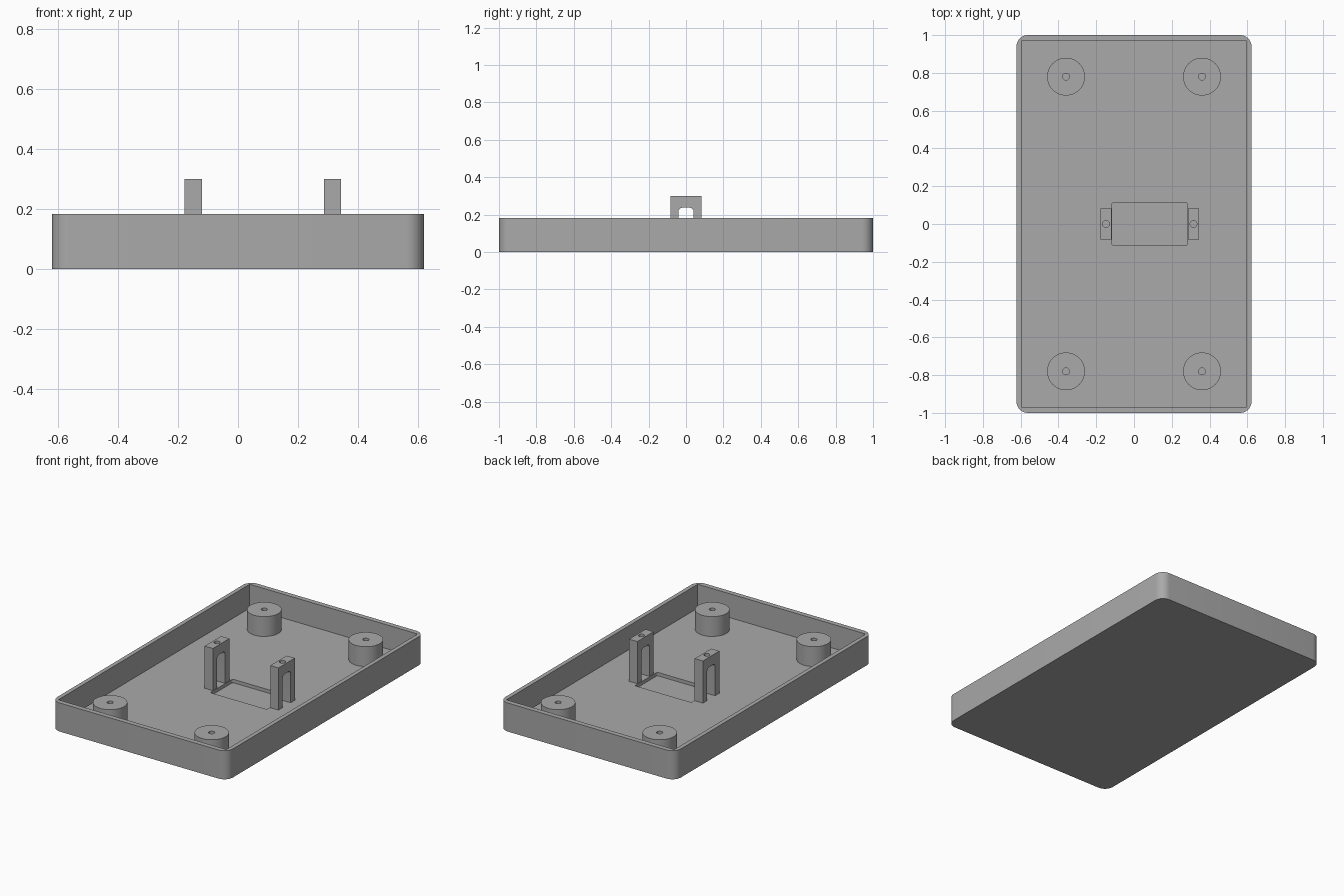
import bpy, bmesh
from mathutils import Vector

cube = bpy.data.objects.get("Cube")
if cube:
    bpy.data.objects.remove(cube, do_unlink=True)

grey = bpy.data.materials.new("plain grey")
grey.use_nodes = True
grey.diffuse_color = (0.4, 0.4, 0.4, 1)
grey.node_tree.nodes["Principled BSDF"].inputs["Base Color"].default_value = (0.4, 0.4, 0.4, 1)

FLOOR, RIM, BOSS_TOP, POST_TOP = 0.03, 0.183, 0.157, 0.30


def finish(name, bm):
    mesh = bpy.data.meshes.new(name)
    bm.to_mesh(mesh)
    bm.free()
    mesh.materials.append(grey)
    ob = bpy.data.objects.new(name, mesh)
    bpy.context.collection.objects.link(ob)
    return ob


def box(name, lo, hi, radius=0, axis=2, segments=8):
    """Box between two corners, with the edges along one axis rounded."""
    lo, hi = Vector(lo), Vector(hi)
    bm = bmesh.new()
    bmesh.ops.create_cube(bm, size=1)
    for v in bm.verts:
        v.co = (lo + hi) / 2 + v.co * (hi - lo)
    if radius:
        edges = [e for e in bm.edges
                 if abs((e.verts[0].co - e.verts[1].co)[axis]) > 1e-5]
        bmesh.ops.bevel(bm, geom=edges, offset=radius, segments=segments,
                        profile=0.5, affect='EDGES')
    return finish(name, bm)


def cylinder(name, x, y, radius, bottom, top, sides=48):
    bm = bmesh.new()
    bmesh.ops.create_cone(bm, cap_ends=True, segments=sides,
                          radius1=radius, radius2=radius, depth=top - bottom)
    bmesh.ops.translate(bm, verts=bm.verts, vec=(x, y, (top + bottom) / 2))
    return finish(name, bm)


def cut(target, cutter):
    cutter.hide_render = True
    mod = target.modifiers.new("cut", 'BOOLEAN')
    mod.operation, mod.solver, mod.object = 'DIFFERENCE', 'EXACT', cutter
    bpy.context.view_layer.objects.active = target
    bpy.ops.object.modifier_apply(modifier=mod.name)
    bpy.data.objects.remove(cutter, do_unlink=True)


def smooth(ob):
    bpy.ops.object.select_all(action='DESELECT')
    ob.select_set(True)
    bpy.context.view_layer.objects.active = ob
    bpy.ops.object.shade_smooth_by_angle()


# Tray with rounded outer corners, square interior and a shallow floor pocket
tray = box("tray", (-0.622, -1, 0), (0.622, 1, RIM), 0.06)
cut(tray, box("interior", (-0.595, -0.968, FLOOR), (0.595, 0.968, 1)))
cut(tray, box("pocket", (-0.117, -0.113, 0.008), (0.283, 0.113, 0.1), 0.01))
smooth(tray)

# Round bosses with screw holes
for x, end_x in ((-0.36, "right"), (0.36, "left")):
    for y, end_y in ((-0.78, "front"), (0.78, "back")):
        boss = cylinder(f"{end_y}_{end_x}_boss", x, y, 0.1, FLOOR - 0.005, BOSS_TOP)
        cut(boss, cylinder("hole", x, y, 0.018, FLOOR, 1, 24))
        smooth(boss)

# Bridge-shaped posts with an arched slot and a screw hole through the top
for name, x0, x1, hole_x in (("right_post", -0.178, -0.12, -0.148),
                             ("left_post", 0.287, 0.345, 0.315)):
    post = box(name, (x0, -0.083, FLOOR - 0.005), (x1, 0.083, POST_TOP))
    cut(post, box("slot", (x0 - 1, -0.04, -0.1), (x1 + 1, 0.04, 0.237), 0.02, axis=0))
    cut(post, cylinder("hole", hole_x, 0, 0.018, 0.2, 1, 24))
    smooth(post)
